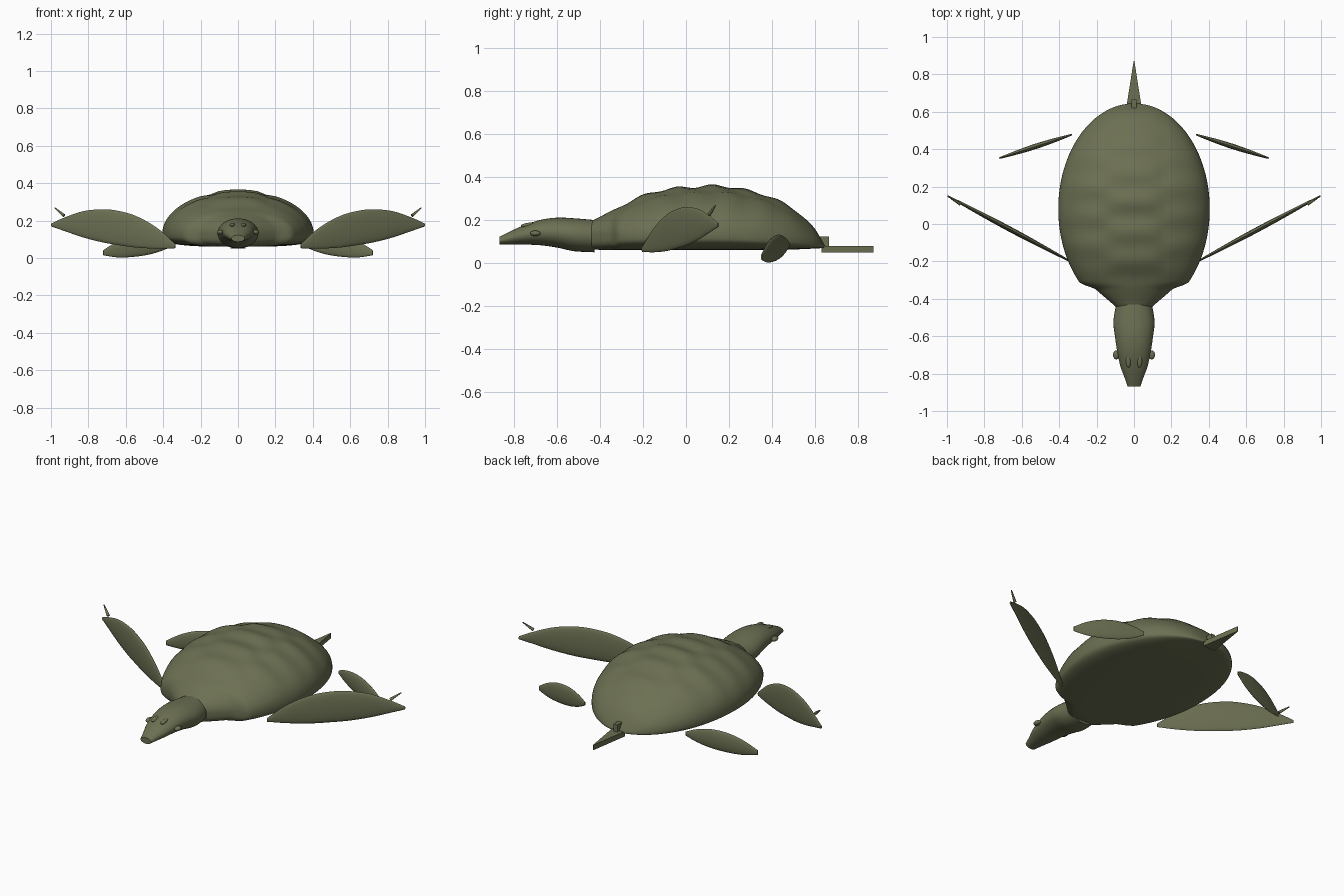
import bpy, bmesh, math
from mathutils import Vector

cube = bpy.data.objects.get("Cube")
if cube:
    bpy.data.objects.remove(cube)

# Single olive colour
olive = bpy.data.materials.new("olive_green")
olive.use_nodes = True
colour = (0.15, 0.162, 0.085, 1)
olive.diffuse_color = colour
shader = olive.node_tree.nodes["Principled BSDF"]
shader.inputs["Base Color"].default_value = colour
shader.inputs["Roughness"].default_value = 0.8


def finish(obj, name, angle=40):
    obj.name = name
    obj.data.materials.clear()
    obj.data.materials.append(olive)
    bpy.ops.object.select_all(action='DESELECT')
    obj.select_set(True)
    bpy.context.view_layer.objects.active = obj
    bpy.ops.object.shade_smooth_by_angle(angle=math.radians(angle))
    return obj


def loft(name, rings, angle=40):
    """Skin a list of equal-length rings and cap both ends."""
    bm = bmesh.new()
    loops = [[bm.verts.new(p) for p in ring] for ring in rings]
    count = len(loops[0])
    for a, b in zip(loops, loops[1:]):
        for i in range(count):
            j = (i + 1) % count
            bm.faces.new((a[i], a[j], b[j], b[i]))
    bm.faces.new(loops[0])
    bm.faces.new(loops[-1])
    bmesh.ops.recalc_face_normals(bm, faces=bm.faces)
    mesh = bpy.data.meshes.new(name)
    bm.to_mesh(mesh)
    bm.free()
    obj = bpy.data.objects.new(name, mesh)
    bpy.context.collection.objects.link(obj)
    return finish(obj, name, angle)


def smooth_rows(rows, steps):
    """Catmull-Rom interpolation through rows of numbers."""
    rows = [Vector(r) for r in rows]
    ext = [2 * rows[0] - rows[1]] + rows + [2 * rows[-1] - rows[-2]]
    out = []
    for a, b, c, d in zip(ext, ext[1:], ext[2:], ext[3:]):
        for k in range(steps):
            t = k / steps
            out.append(0.5 * (2 * b + (c - a) * t + (2 * a - 5 * b + 4 * c - d) * t ** 2
                              + (3 * b - a - 3 * c + d) * t ** 3))
    return out + [rows[-1]]


def spow(v, e):
    return math.copysign(abs(v) ** e, v)


# Shell: elliptical plan with a notched neck collar and rippled scutes
def shell_width(y):
    if y > -0.32:
        return 0.405 * math.sqrt(max(0.0, 1 - ((y - 0.08) / 0.565) ** 2))
    if y > -0.345:
        return 0.21 + (y + 0.345) * 2.9
    return 0.1 + (y + 0.44) * 1.16


def shell_ring(row):
    y, top, mid, bottom = row
    w = shell_width(y)
    fade = max(0.0, 1 - ((y - 0.1) / 0.52) ** 2)
    ring = []
    for i in range(72):
        a = math.tau * i / 72
        c, s = math.cos(a), math.sin(a)
        if s >= 0:
            x, z = w * c, mid + (top - mid) * s
            centre = 1 / (1 + math.exp((abs(x) - 0.14) * 60))
            phase = math.tau * (y - 0.12) / 0.16
            wave = centre * math.cos(phase) - (1 - centre) * math.cos(phase)
            dip = math.exp(-((abs(x) - 0.155) / 0.025) ** 2)
            z += fade * s * (0.006 * wave - 0.006 * dip)
        else:
            x, z = w * spow(c, 0.6), mid + (mid - bottom) * spow(s, 0.6)
        ring.append((x, y, z))
    return ring


shell_rows = [
    (-0.44, 0.195, 0.13, 0.065), (-0.38, 0.225, 0.13, 0.06),
    (-0.30, 0.265, 0.13, 0.06), (-0.20, 0.315, 0.13, 0.06),
    (-0.08, 0.345, 0.13, 0.06), (0.04, 0.355, 0.13, 0.06),
    (0.14, 0.360, 0.13, 0.06), (0.25, 0.347, 0.125, 0.06),
    (0.40, 0.305, 0.115, 0.06), (0.50, 0.250, 0.105, 0.063),
    (0.59, 0.170, 0.09, 0.067), (0.643, 0.085, 0.078, 0.07)]
loft("shell", [shell_ring(r) for r in smooth_rows(shell_rows, 7)])

# Head and neck: y, half width, top, bottom
head_rows = [
    (-0.425, 0.095, 0.20, 0.05), (-0.52, 0.11, 0.208, 0.055),
    (-0.60, 0.102, 0.211, 0.072), (-0.68, 0.09, 0.20, 0.083),
    (-0.76, 0.073, 0.173, 0.086), (-0.82, 0.051, 0.146, 0.086),
    (-0.868, 0.035, 0.122, 0.086)]
head_rings = []
for y, w, top, bottom in smooth_rows(head_rows, 4):
    mid, half = (top + bottom) / 2, (top - bottom) / 2
    head_rings.append([(w * math.cos(math.tau * i / 32), y,
                        mid + half * math.sin(math.tau * i / 32)) for i in range(32)])
loft("head", head_rings)


def ball(name, place, scale, tilt=0):
    bpy.ops.mesh.primitive_uv_sphere_add(segments=16, ring_count=10, location=place,
                                         rotation=(tilt, 0, 0))
    obj = bpy.context.object
    obj.scale = scale
    return finish(obj, name)


def flipper(name, side, start, end, rows, thick):
    """Upright leaf blade; rows give position along the blade, top and bottom."""
    a, b = Vector(start), Vector(end)
    normal = Vector((-(b - a).y, (b - a).x)).normalized()
    rings = []
    for t, top, bottom in smooth_rows(rows, 5):
        base = a.lerp(b, t)
        h = thick * (0.3 + 0.7 * math.sin(math.pi * min(1, max(0, t))))
        ring = []
        for i in range(20):
            ang = math.tau * i / 20
            p = base + normal * h * math.cos(ang)
            z = (top + bottom) / 2 + (top - bottom) / 2 * math.sin(ang)
            ring.append((side * p.x, p.y, z))
        rings.append(ring)
    return loft(name, rings, 50)


front_rows = [(0, 0.075, 0.052), (0.15, 0.162, 0.05), (0.32, 0.225, 0.056),
              (0.48, 0.254, 0.071), (0.60, 0.260, 0.085), (0.75, 0.249, 0.111),
              (0.90, 0.215, 0.145), (1, 0.185, 0.168)]
back_rows = [(0, 0.098, 0.075), (0.15, 0.12, 0.045), (0.35, 0.132, 0.02),
             (0.58, 0.122, 0.006), (0.8, 0.09, 0.003), (1, 0.042, 0.014)]

for side, label in ((1, "left"), (-1, "right")):
    flipper("front_flipper_" + label, side, (0.335, -0.203), (0.997, 0.15), front_rows, 0.014)
    flipper("back_flipper_" + label, side, (0.332, 0.478), (0.72, 0.352), back_rows, 0.014)

    # Flipper claw
    tip, root = Vector((side * 0.98, 0.137, 0.268)), Vector((side * 0.93, 0.108, 0.226))
    bpy.ops.mesh.primitive_cone_add(vertices=12, radius1=0.009, radius2=0.003,
                                    depth=(tip - root).length, location=(tip + root) / 2)
    claw = bpy.context.object
    claw.rotation_euler = (tip - root).to_track_quat('Z', 'Y').to_euler()
    finish(claw, "claw_" + label)

    # Eyes and brow bumps
    ball("eye_" + label, (side * 0.095, -0.70, 0.138), (0.017, 0.024, 0.013))
    ball("brow_" + label, (side * 0.03, -0.735, 0.177), (0.013, 0.034, 0.010), 0.15)

# Tail: flat tapering wedge with a small stub above its root
loft("tail", [[(-w, y, 0.05), (w, y, 0.05), (w, y, 0.08), (-w, y, 0.08)]
              for y, w in ((0.63, 0.04), (0.75, 0.021), (0.872, 0.002))], 20)
bpy.ops.mesh.primitive_cube_add(size=1, location=(0, 0.64, 0.098))
stub = bpy.context.object
stub.scale = (0.025, 0.05, 0.05)
finish(stub, "tail_stub", 20)
